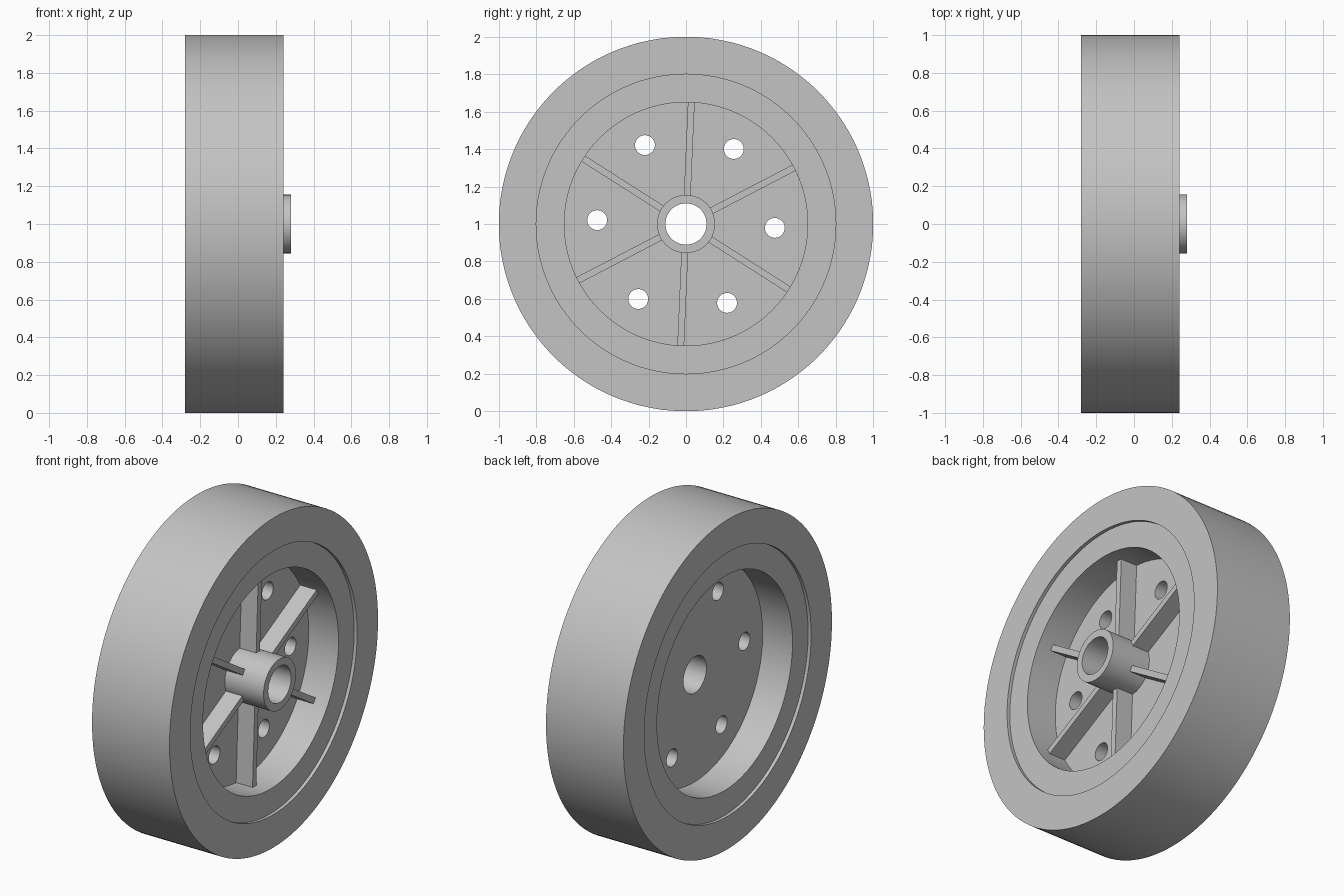
import bpy, bmesh
from math import radians, pi, cos, sin
from mathutils import Matrix, Vector

if "Cube" in bpy.data.objects:
    bpy.data.objects.remove(bpy.data.objects["Cube"], do_unlink=True)

CENTRE = Vector((0, 0, 1))   # axle runs along x
TILT = -2.5                  # small rotation of the spoke pattern, degrees

grey = bpy.data.materials.new("light_grey")
grey.use_nodes = True
grey.diffuse_color = (0.55, 0.55, 0.55, 1)
grey.node_tree.nodes["Principled BSDF"].inputs["Base Color"].default_value = (0.55, 0.55, 0.55, 1)


def finish(name, bm):
    """Turn a bmesh into a named object centred on the axle."""
    bmesh.ops.recalc_face_normals(bm, faces=bm.faces)
    mesh = bpy.data.meshes.new(name)
    bm.to_mesh(mesh)
    bm.free()
    mesh.materials.append(grey)
    ob = bpy.data.objects.new(name, mesh)
    ob.location = CENTRE
    bpy.context.collection.objects.link(ob)
    return ob


def select(ob):
    bpy.ops.object.select_all(action='DESELECT')
    ob.select_set(True)
    bpy.context.view_layer.objects.active = ob


def smooth(ob):
    select(ob)
    bpy.ops.object.shade_smooth_by_angle(angle=radians(30))


def lathe(name, profile, steps=144):
    """Spin a closed (x, radius) profile around the axle."""
    bm = bmesh.new()
    verts = [bm.verts.new((x, r, 0)) for x, r in profile]
    edges = [bm.edges.new((v, verts[i - 1])) for i, v in enumerate(verts)]
    bmesh.ops.spin(bm, geom=verts + edges, cent=(0, 0, 0), axis=(1, 0, 0),
                   angle=2 * pi, steps=steps, use_merge=True)
    bmesh.ops.remove_doubles(bm, verts=bm.verts, dist=1e-5)
    return finish(name, bm)


# Tyre: plain wide ring
tyre = lathe("tyre", [(-0.28, 0.80), (0.24, 0.80), (0.24, 1.0), (-0.28, 1.0)])
smooth(tyre)

# Wheel: rim, central web and one-sided hub tube in a single section
wheel = lathe("wheel", [
    (-0.06, 0.11), (0.28, 0.11), (0.28, 0.155), (0.02, 0.155), (0.02, 0.65),
    (0.22, 0.65), (0.22, 0.805), (-0.26, 0.805), (-0.26, 0.65), (-0.06, 0.65)])

# Six round holes through the web
bm = bmesh.new()
for k in range(6):
    a = radians(TILT + 60 * k)
    place = Matrix.Translation((-0.02, 0.475 * cos(a), 0.475 * sin(a))) @ Matrix.Rotation(pi / 2, 4, 'Y')
    bmesh.ops.create_cone(bm, cap_ends=True, segments=40, radius1=0.053,
                          radius2=0.053, depth=0.3, matrix=place)
cutter = finish("hole_cutter", bm)
cutter.hide_render = True
cut = wheel.modifiers.new("holes", 'BOOLEAN')
cut.operation = 'DIFFERENCE'
cut.solver = 'EXACT'
cut.object = cutter
select(wheel)
bpy.ops.object.modifier_apply(modifier=cut.name)
bpy.data.objects.remove(cutter, do_unlink=True)
smooth(wheel)

# Six thin ribs from hub to rim, between the holes
bm = bmesh.new()
for k in range(6):
    turn = Matrix.Rotation(radians(TILT + 30 + 60 * k), 4, 'X')
    box = Matrix.Translation((0.07, 0.4, 0)) @ Matrix.Diagonal((0.12, 0.515, 0.036, 1))
    bmesh.ops.create_cube(bm, size=1, matrix=turn @ box)
finish("ribs", bm)
